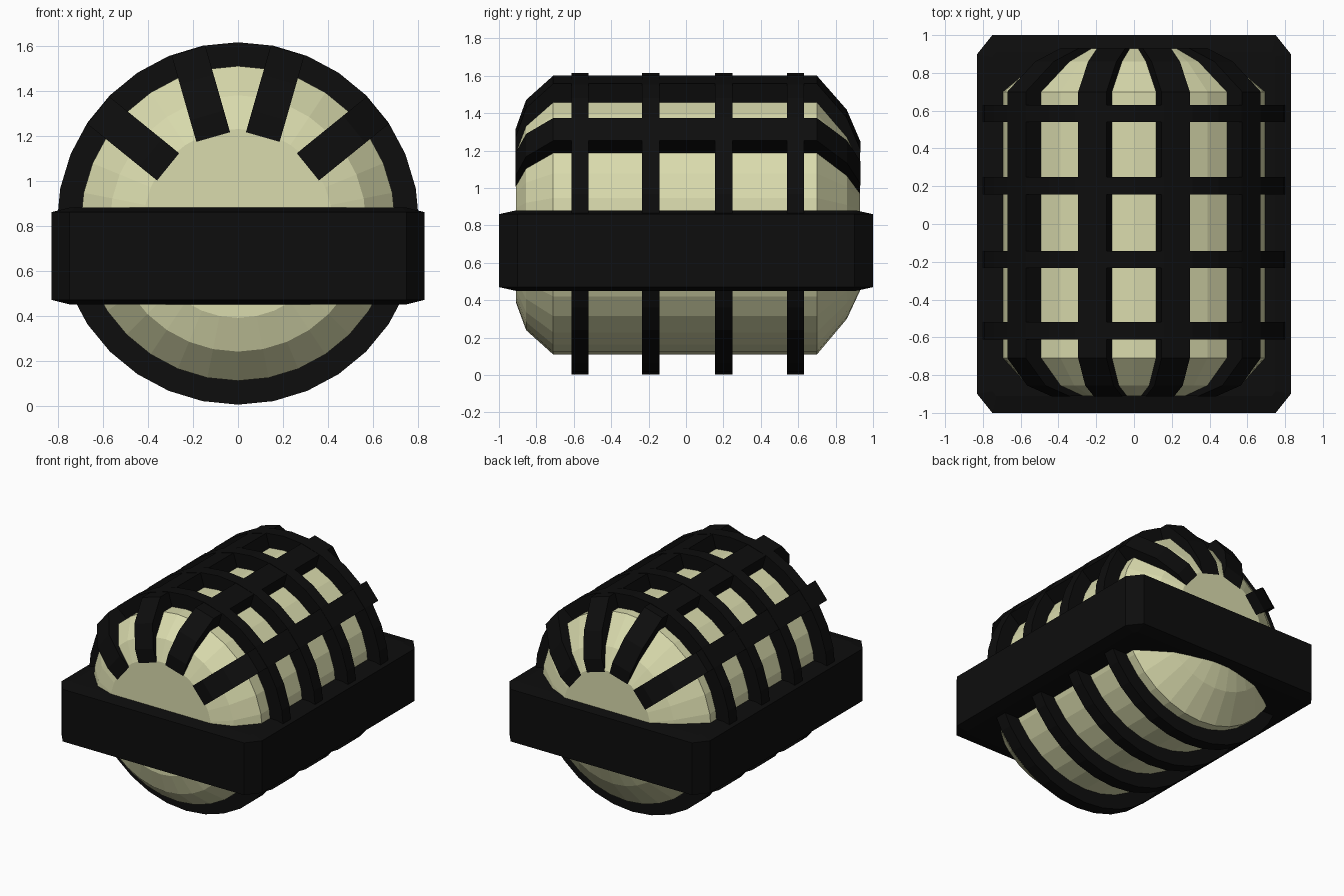
import bpy, bmesh, math

if "Cube" in bpy.data.objects:
    bpy.data.objects.remove(bpy.data.objects["Cube"])

CZ = 0.81          # height of the lens axis
SEG = 32


def material(name, rgb):
    m = bpy.data.materials.new(name)
    m.diffuse_color = (*rgb, 1)
    m.use_nodes = True
    m.node_tree.nodes["Principled BSDF"].inputs["Base Color"].default_value = m.diffuse_color
    return m


BLACK = material("black metal", (0.004, 0.004, 0.004))
CREAM = material("cream glass", (0.70, 0.71, 0.42))


def finish(bm, name, mat):
    bmesh.ops.recalc_face_normals(bm, faces=bm.faces)
    me = bpy.data.meshes.new(name)
    bm.to_mesh(me)
    bm.free()
    me.materials.append(mat)
    ob = bpy.data.objects.new(name, me)
    bpy.context.collection.objects.link(ob)
    return ob


def lathe(name, profile, mat, closed):
    """Turn a (y, radius) profile around the lens axis; closed makes a hoop."""
    bm = bmesh.new()
    rings = []
    for y, r in profile:
        ring = []
        for i in range(SEG):
            a = 2 * math.pi * i / SEG
            ring.append(bm.verts.new((r * math.sin(a), y, CZ + r * math.cos(a))))
        rings.append(ring)
    pairs = list(zip(rings, rings[1:]))
    if closed:
        pairs.append((rings[-1], rings[0]))
    else:
        bm.faces.new(rings[0])
        bm.faces.new(rings[-1])
    for p, q in pairs:
        for i in range(SEG):
            j = (i + 1) % SEG
            bm.faces.new((p[i], p[j], q[j], q[i]))
    return finish(bm, name, mat)


# glass lens: faceted barrel with stepped ends
lathe("lens", [(-0.91, 0.42), (-0.855, 0.57), (-0.71, 0.70),
               (0.70, 0.70), (0.86, 0.51), (0.93, 0.36)], CREAM, False)

# four cage hoops
for n, y in enumerate((-0.566, -0.188, 0.202, 0.585)):
    h = 0.046
    lathe(f"cage_hoop_{n + 1}", [(y - h, 0.67), (y - h, 0.806),
                                 (y + h, 0.806), (y + h, 0.67)], BLACK, True)

# lengthwise cage bars, bent over the lens ends
OUTER = [(-0.91, 0.40), (-0.912, 0.50), (-0.855, 0.665), (-0.71, 0.80),
         (0.70, 0.80), (0.86, 0.61), (0.932, 0.435), (0.93, 0.34)]
INNER = [(0.84, 0.46), (0.68, 0.66), (-0.69, 0.66), (-0.83, 0.52)]


def cage_bar(name, degrees):
    a = math.radians(degrees)
    s, c = math.sin(a), math.cos(a)
    bm = bmesh.new()
    sides = []
    for w in (-0.078, 0.078):
        sides.append([bm.verts.new((r * s + w * c, y, CZ + r * c - w * s))
                      for y, r in OUTER + INNER])
    n = len(sides[0])
    for side in sides:
        bm.faces.new(side)
    for i in range(n):
        j = (i + 1) % n
        bm.faces.new((sides[0][i], sides[0][j], sides[1][j], sides[1][i]))
    finish(bm, name, BLACK)


for label, sign in (("left", -1), ("right", 1)):
    cage_bar(f"upper_cage_bar_{label}", sign * 16)
    cage_bar(f"side_cage_bar_{label}", sign * 51)

# housing band: chamfered block around the middle
bm = bmesh.new()
layers = []
for z, x, y, cx, cy in ((0.45, 0.75, 0.91, 0.02, 0.025), (0.47, 0.83, 1.0, 0.08, 0.10),
                        (0.86, 0.83, 1.0, 0.08, 0.10), (0.88, 0.75, 0.91, 0.02, 0.025)):
    outline = [(x, y - cy), (x - cx, y), (cx - x, y), (-x, y - cy),
               (-x, cy - y), (cx - x, -y), (x - cx, -y), (x, cy - y)]
    layers.append([bm.verts.new((px, py, z)) for px, py in outline])
bm.faces.new(layers[0])
bm.faces.new(layers[-1])
for p, q in zip(layers, layers[1:]):
    for i in range(8):
        j = (i + 1) % 8
        bm.faces.new((p[i], p[j], q[j], q[i]))
finish(bm, "housing_band", BLACK)
